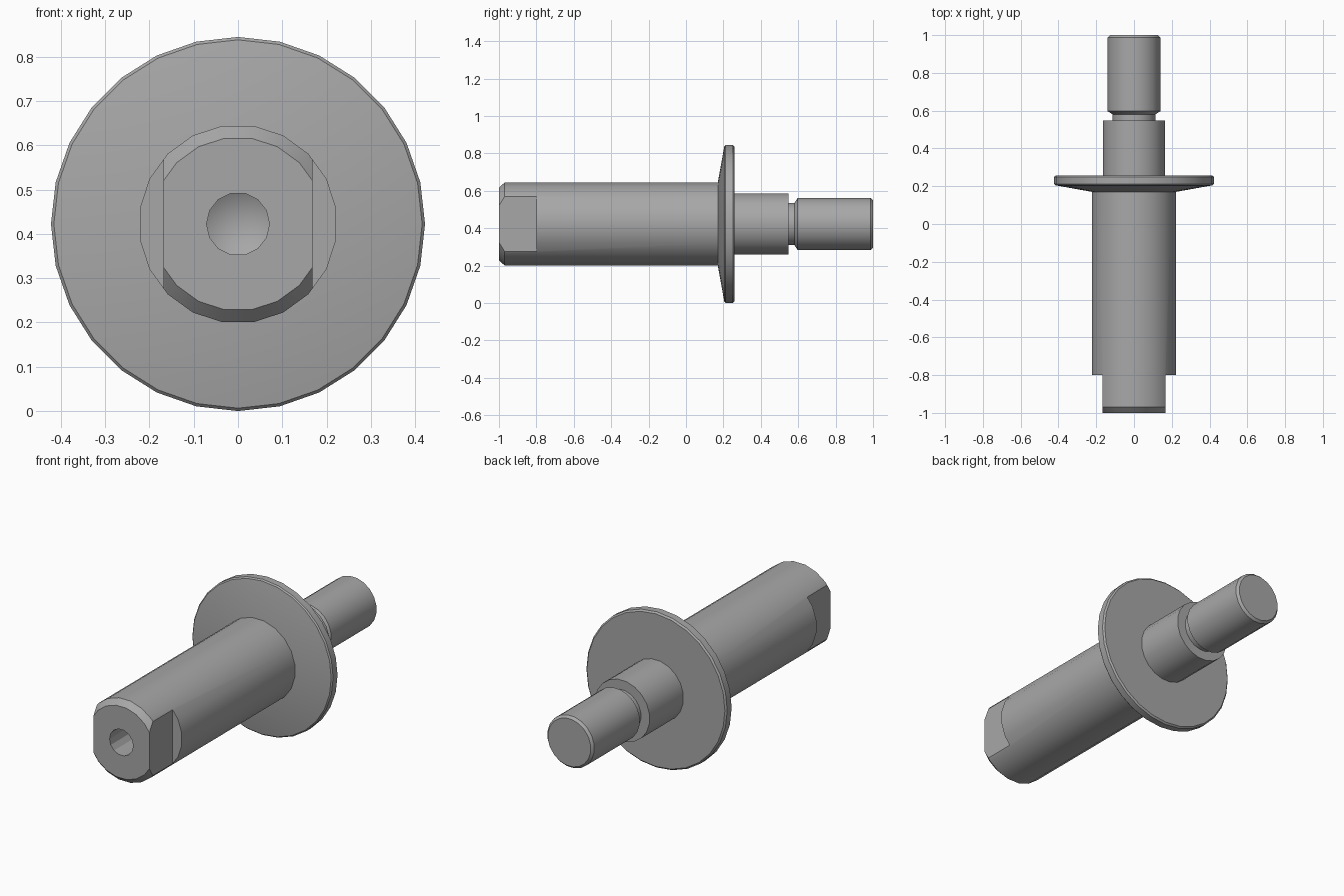
import bpy, bmesh, math

AXIS_Z = 0.4225

cube = bpy.data.objects.get("Cube")
if cube:
    bpy.data.objects.remove(cube, do_unlink=True)

steel = bpy.data.materials.new("grey steel")
steel.use_nodes = True
GREY = (0.39, 0.39, 0.39, 1)
steel.diffuse_color = GREY
steel.node_tree.nodes["Principled BSDF"].inputs["Base Color"].default_value = GREY


def lathe(name, profile, sides, offset=0.0):
    """Turn (y, radius) points around the long axis; ends are capped."""
    bm = bmesh.new()
    rings = []
    for y, r in profile:
        if r == 0:
            rings.append([bm.verts.new((0, y, AXIS_Z))] * sides)
            continue
        angles = [2 * math.pi * (i + offset) / sides for i in range(sides)]
        rings.append([bm.verts.new((r * math.sin(a), y, AXIS_Z + r * math.cos(a)))
                      for a in angles])
    for a, b in zip(rings, rings[1:]):
        for i in range(sides):
            j = (i + 1) % sides
            bm.faces.new(dict.fromkeys((a[i], a[j], b[j], b[i])))
    for ring in (rings[0], rings[-1]):
        if ring[0] is not ring[1]:
            bm.faces.new(ring)
    bmesh.ops.recalc_face_normals(bm, faces=bm.faces)
    mesh = bpy.data.meshes.new(name)
    bm.to_mesh(mesh)
    bm.free()
    mesh.materials.append(steel)
    obj = bpy.data.objects.new(name, mesh)
    bpy.context.collection.objects.link(obj)
    return obj


def activate(obj):
    bpy.ops.object.select_all(action='DESELECT')
    obj.select_set(True)
    bpy.context.view_layer.objects.active = obj


def cut(target, cutter):
    activate(target)
    mod = target.modifiers.new("cut", 'BOOLEAN')
    mod.operation = 'DIFFERENCE'
    mod.solver = 'EXACT'
    mod.object = cutter
    bpy.ops.object.modifier_apply(modifier=mod.name)
    bpy.data.objects.remove(cutter, do_unlink=True)


# Main shaft with chamfered front end
shaft = lathe("main_shaft", [(-1, 0.196), (-0.97, 0.2245), (0.2, 0.2245)], 20, 0.5)

# Two wrench flats at the front end
for side in (-1, 1):
    bpy.ops.mesh.primitive_cube_add(size=1, location=(side * 0.268, -1, AXIS_Z))
    block = bpy.context.object
    block.scale = (0.2, 0.4, 1)
    bpy.context.view_layer.update()
    cut(shaft, block)

# Blind hole with a conical bottom
cut(shaft, lathe("hole_cutter", [(-1.1, 0.071), (-0.72, 0.071), (-0.68, 0)], 14, 0.5))

# Flange with tapered front face
flange = lathe("flange", [(0.17, 0.222), (0.205, 0.416), (0.212, 0.4225),
                          (0.25, 0.4225), (0.258, 0.414)], 28)

# Rear shoulder
shoulder = lathe("rear_shoulder", [(0.24, 0.166), (0.548, 0.166)], 20, 0.5)

# Relief groove and chamfered rear stud
stud = lathe("rear_stud", [(0.53, 0.114), (0.58, 0.114), (0.597, 0.141),
                           (0.987, 0.141), (1, 0.129)], 20, 0.5)

for part in (shaft, flange, shoulder, stud):
    activate(part)
    bpy.ops.object.shade_smooth_by_angle(angle=math.radians(25))
